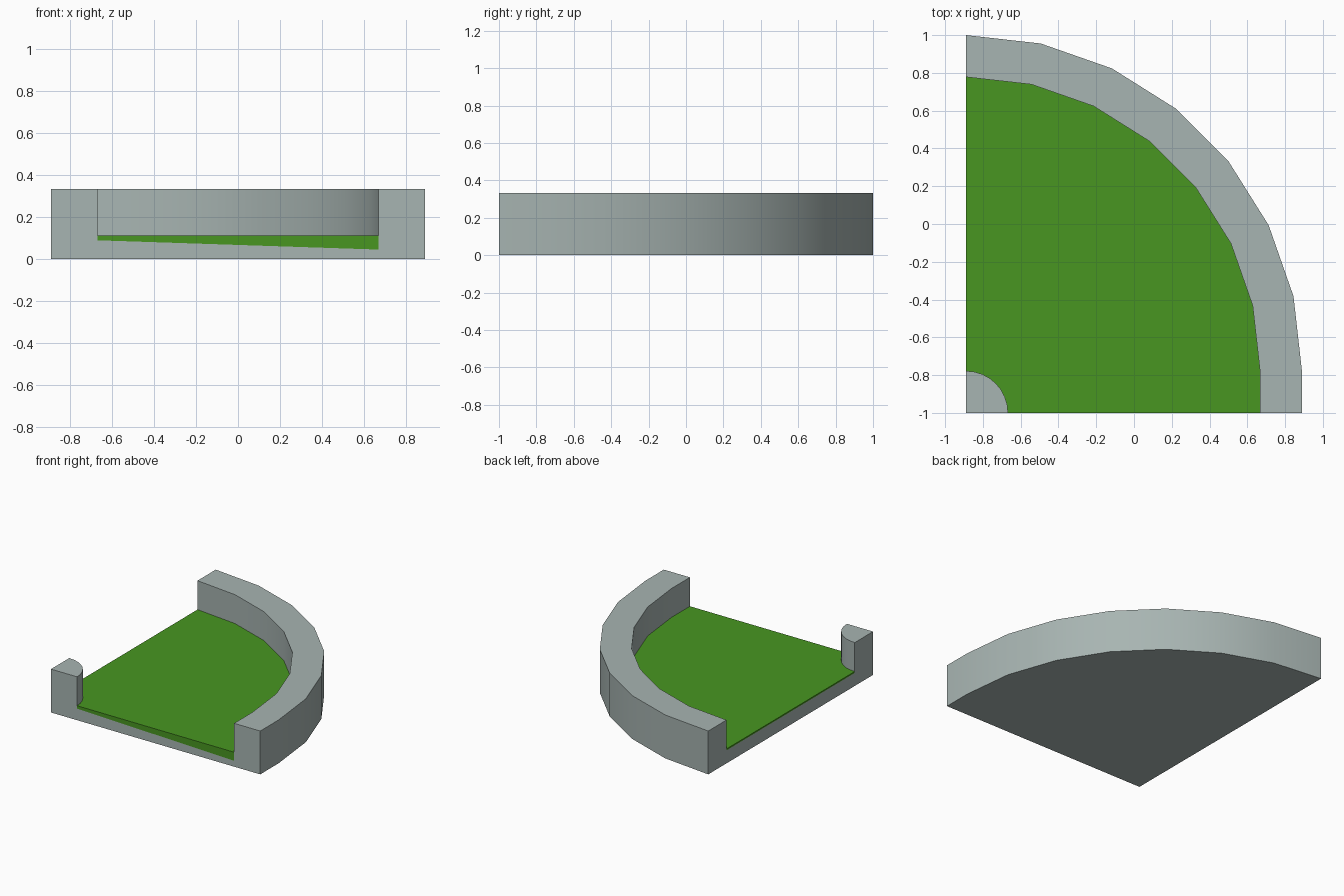
import bpy, bmesh, math

if "Cube" in bpy.data.objects:
    bpy.data.objects.remove(bpy.data.objects["Cube"])

H, FLOOR = 0.333, 0.111          # wall height, floor height
L, R, FRONT, BACK = -0.889, 0.889, -1.0, 1.0
INNER_X, INNER_Y = 0.667, 0.778  # inner edge of the rim at front and at left
POST = 0.222


def material(name, rgb):
    m = bpy.data.materials.new(name)
    m.diffuse_color = (*rgb, 1)
    m.use_nodes = True
    m.node_tree.nodes["Principled BSDF"].inputs["Base Color"].default_value = m.diffuse_color
    return m


def arc(cx, cy, r, n):
    # quarter arc from the +x direction to the +y direction
    return [(cx + r * math.cos(i * math.pi / 2 / n),
             cy + r * math.sin(i * math.pi / 2 / n)) for i in range(n + 1)]


bm = bmesh.new()


def face(points, mat=0):
    f = bm.faces.new([bm.verts.new(p) for p in points])
    f.material_index = mat


def flat(outline, z, mat=0):
    face([(x, y, z) for x, y in outline], mat)


def walls(path, z0, z1):
    for (ax, ay), (bx, by) in zip(path, path[1:]):
        face([(ax, ay, z0), (bx, by, z0), (bx, by, z1), (ax, ay, z1)])


# Plan outlines: curved rim and corner post
outer = [(R, FRONT)] + arc(L, -0.778, 1.778, 7)
inner = [(INNER_X, FRONT)] + arc(L, -0.778, 1.556, 7)
post = arc(L, FRONT, POST, 8)

# Underside and upper surfaces
flat([(L, FRONT)] + outer, 0)
flat(post + [(L, FRONT)], H)
flat(inner + post[::-1], FLOOR, 1)
for i in range(len(outer) - 1):
    flat([inner[i], outer[i], outer[i + 1], inner[i + 1]], H)

# Curved sides
walls(outer, 0, H)
walls(inner, FLOOR, H)
walls(post, FLOOR, H)


def end_cut(place, a, b, c, d, low_c, low_b):
    # flat end: post, floor with a green edge band, rim
    face([place(*p) for p in ((a, 0), (d, 0), (d, H), (c, H), (c, FLOOR),
                              (c, low_c), (b, low_b), (b, FLOOR), (b, H), (a, H))])
    face([place(*p) for p in ((b, low_b), (c, low_c), (c, FLOOR), (b, FLOOR))], 1)


end_cut(lambda u, z: (u, FRONT, z), L, L + POST, INNER_X, R, 0.045, 0.089)
end_cut(lambda u, z: (L, u, z), FRONT, FRONT + POST, INNER_Y, BACK, 0.1, 0.1)

bmesh.ops.remove_doubles(bm, verts=bm.verts, dist=0.0005)
bmesh.ops.recalc_face_normals(bm, faces=bm.faces)

mesh = bpy.data.meshes.new("curved_basin")
bm.to_mesh(mesh)
bm.free()
mesh.materials.append(material("grey stone", (0.39, 0.46, 0.445)))
mesh.materials.append(material("grass green", (0.065, 0.305, 0.015)))
basin = bpy.data.objects.new("curved_basin", mesh)
bpy.context.collection.objects.link(basin)

# Smooth curved walls, crisp corners
bpy.context.view_layer.objects.active = basin
basin.select_set(True)
bpy.ops.object.shade_smooth_by_angle(angle=math.radians(30))
